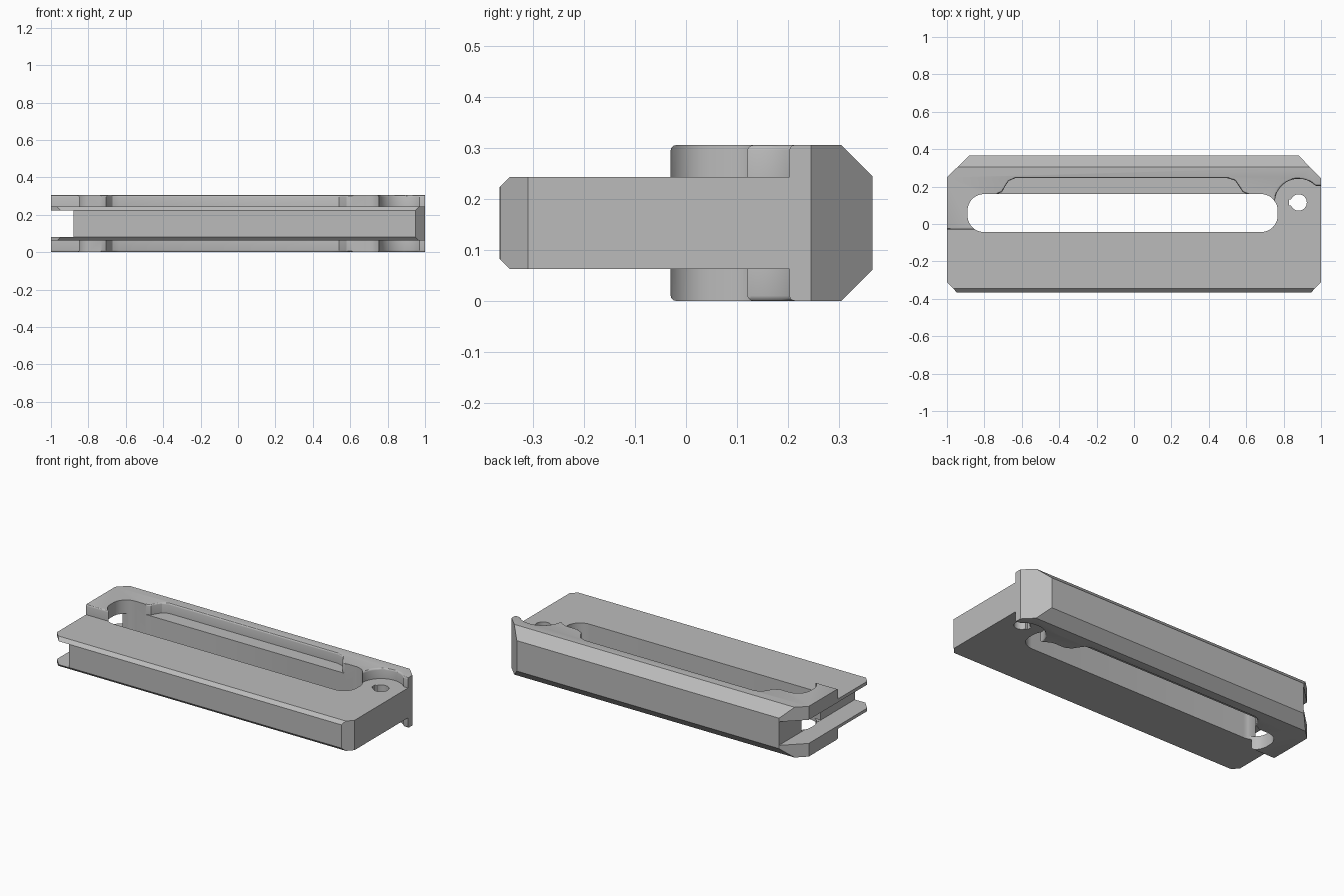
import bpy, bmesh, math

cube = bpy.data.objects.get("Cube")
if cube:
    bpy.data.objects.remove(cube, do_unlink=True)

grey = bpy.data.materials.new("satin_grey")
grey.use_nodes = True
grey.diffuse_color = (0.5, 0.5, 0.5, 1)
grey.node_tree.nodes["Principled BSDF"].inputs["Base Color"].default_value = (0.5, 0.5, 0.5, 1)


def prism(name, outline, low, high, axis="z", round_edges=0):
    """Extrude a 2D outline along z (outline in x, y) or along x (outline in y, z)."""
    bm = bmesh.new()
    place = (lambda a, b, t: (a, b, t)) if axis == "z" else (lambda a, b, t: (t, a, b))
    bottom = bm.faces.new([bm.verts.new(place(a, b, low)) for a, b in outline])
    rims = list(bottom.edges)
    ext = bmesh.ops.extrude_face_region(bm, geom=[bottom])["geom"]
    top_verts = [g for g in ext if isinstance(g, bmesh.types.BMVert)]
    shift = place(0, 0, high - low)
    bmesh.ops.translate(bm, verts=top_verts, vec=shift)
    if not bottom.is_valid or not any(f == bottom for f in bm.faces):
        bmesh.ops.holes_fill(bm, edges=[e for e in bm.edges if e.is_boundary])
    bmesh.ops.recalc_face_normals(bm, faces=bm.faces[:])
    if round_edges:
        rims = [e for e in bm.edges if abs(e.verts[0].co.z - e.verts[1].co.z) < 1e-6]
        bmesh.ops.bevel(bm, geom=rims, offset=round_edges, segments=3,
                        profile=0.5, affect="EDGES")
    mesh = bpy.data.meshes.new(name)
    bm.to_mesh(mesh)
    bm.free()
    mesh.materials.append(grey)
    obj = bpy.data.objects.new(name, mesh)
    bpy.context.collection.objects.link(obj)
    return obj


def combine(target, tool, operation):
    """Apply a boolean and discard the tool."""
    mod = target.modifiers.new(operation, "BOOLEAN")
    mod.object, mod.operation, mod.solver = tool, operation, "EXACT"
    bpy.context.view_layer.objects.active = target
    bpy.ops.object.modifier_apply(modifier=mod.name)
    bpy.data.objects.remove(tool, do_unlink=True)


def arc(cx, cy, radius, start, end, steps=10):
    angles = [math.radians(start + (end - start) * i / steps) for i in range(steps + 1)]
    return [(cx + radius * math.cos(a), cy + radius * math.sin(a)) for a in angles]


def rectangle(x0, x1, y0, y1):
    return [(x0, y0), (x1, y0), (x1, y1), (x0, y1)]


def rounded_rectangle(x0, x1, y0, y1, r):
    return (arc(x1 - r, y0 + r, r, -90, 0) + arc(x1 - r, y1 - r, r, 0, 90)
            + arc(x0 + r, y1 - r, r, 90, 180) + arc(x0 + r, y0 + r, r, 180, 270))


# Thick rear rail: stepped front edge with a long recess and a round relief at the bore
rail_outline = [(-1.1, -.03), (-.80, -.03), (-.80, .12), (-.73, .12), (-.73, .16),
                (-.705, .172), (-.69, .20), (-.67, .23), (-.635, .245),
                (.50, .245), (.54, .232), (.562, .20), (.58, .172), (.61, .158),
                (.61, .12), (.74, .10)]
rail_outline += arc(.88, .115, .127, 183, 45, 16)
rail_outline += [(1.1, .195), (1.1, .6), (-1.1, .6)]
body = prism("body", rail_outline, 0, .305, round_edges=.01)

# Bevelled back of the rail
back_profile = [(-.5, -.1), (.245, -.1), (.245, 0), (.305, 0), (.365, .06),
                (.365, .245), (.305, .305), (.305, .4), (-.5, .4)]
combine(body, prism("back_bevel", back_profile, -1.2, 1.2, "x"), "INTERSECT")

# Thinner plate running to the front, with chamfered long edges
plate_profile = [(-.365, .082), (-.345, .062), (.28, .062), (.28, .243),
                 (-.345, .243), (-.365, .223)]
combine(body, prism("plate", plate_profile, -1.05, 1.05, "x"), "UNION")

# Plan outline with clipped corners
plan = [(-.95, -.4), (.95, -.4), (.95, -.363), (1, -.31), (1, .245), (.88, .366),
        (.88, .4), (-.88, .4), (-.88, .366), (-1, .25), (-1, -.31), (-.95, -.363)]
combine(body, prism("plan_trim", plan, -.2, .5), "INTERSECT")

# Long through slot
combine(body, prism("slot", rounded_rectangle(-.89, .768, -.043, .16, .088), -.2, .5),
        "DIFFERENCE")

# Groove across the right end, breaking into the slot
combine(body, prism("end_groove", rectangle(-1.2, -.88, -.6, .6), .08, .223), "DIFFERENCE")
combine(body, prism("groove_opening", rectangle(-.95, -.81, -.035, .15), .081, .222),
        "DIFFERENCE")

# Keyed bore at the left end
combine(body, prism("bore", arc(.88, .115, .044, 0, 345, 23), -.2, .5), "DIFFERENCE")
combine(body, prism("bore_key", rectangle(.828, .86, .098, .132), -.2, .5), "DIFFERENCE")

bpy.ops.object.select_all(action="DESELECT")
body.select_set(True)
bpy.context.view_layer.objects.active = body
bpy.ops.object.shade_smooth_by_angle(angle=math.radians(30))
